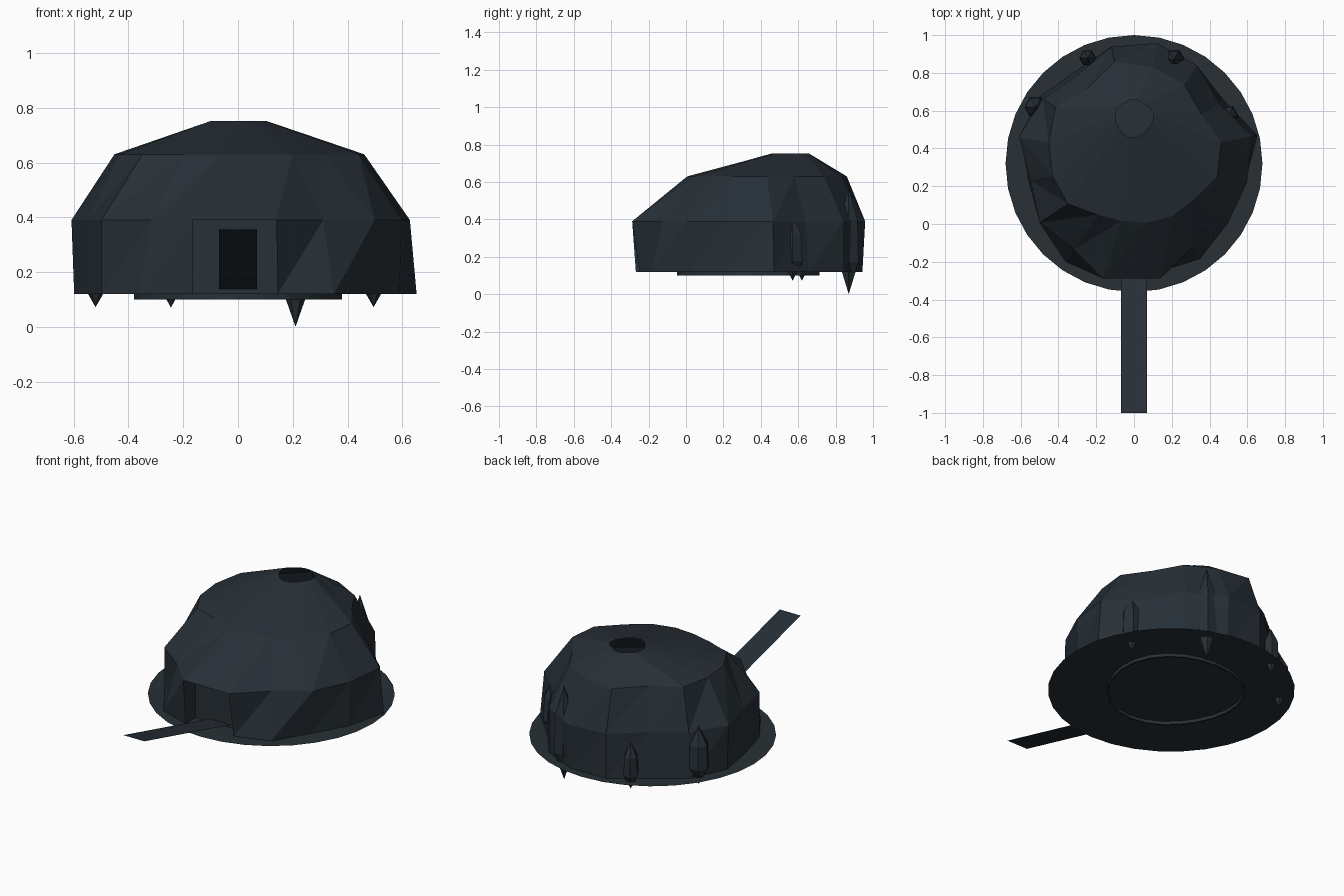
import bpy, math

if "Cube" in bpy.data.objects:
    bpy.data.objects.remove(bpy.data.objects["Cube"])

def material(name, rgb):
    m = bpy.data.materials.new(name)
    m.diffuse_color = (*rgb, 1)
    m.use_nodes = True
    m.node_tree.nodes["Principled BSDF"].inputs["Base Color"].default_value = m.diffuse_color
    return m

rock = material("slate rock", (0.020, 0.029, 0.038))
stone = material("grey stone", (0.021, 0.030, 0.036))

def build(name, verts, faces, mat):
    me = bpy.data.meshes.new(name)
    me.from_pydata(verts, [], faces)
    me.materials.append(mat)
    ob = bpy.data.objects.new(name, me)
    bpy.context.collection.objects.link(ob)
    return ob

def ring(cx, cy, z, radii, start=0.0):
    n = len(radii)
    return [(cx + r * math.cos(start + 2 * math.pi * i / n),
             cy + r * math.sin(start + 2 * math.pi * i / n), z)
            for i, r in enumerate(radii)]

def bridge(a, b, n):
    return [(a + i, a + (i + 1) % n, b + (i + 1) % n, b + i) for i in range(n)]

def split(quads):
    # Triangulate every quad the same way for craggy slanted facets
    return [t for a, b, c, d in quads for t in ((a, b, c), (a, c, d))]

# Hollow faceted dome: open crater on top, recessed wall at the entrance
N = 16
START = math.radians(-101.25)
foot = [.62, .60, .63, .57, .60, .665, .57, .60, .615, .61, .56, .60, .61, .57, .60, .65]
wall = [.64, .64, .56, .60, .61, .64, .54, .60, .63, .61, .54, .58, .62, .56, .60, .57]
roof = [.33, .34, .36, .38, .45, .47, .43, .48, .50, .53, .45, .50, .46, .44, .42, .35]
lip = [.105, .10, .095, .09, .10, .105, .10, .09, .10, .10, .095, .105, .10, .10, .095, .10]
verts = (ring(0, .34, .12, foot, START) + ring(0, .34, .39, wall, START)
         + ring(0, .34, .63, roof, START) + ring(0, .56, .752, lip, START))
for i, x in ((0, -.165), (1, .145), (N, -.165), (N + 1, .14)):
    verts[i] = (x, verts[i][1], verts[i][2])
faces = split(bridge(0, N, N)[1:] + bridge(N, 2 * N, N)) + bridge(2 * N, 3 * N, N)
p = len(verts)
verts += [(-.165, -.17, .12), (.145, -.17, .12), (.14, -.17, .39), (-.165, -.17, .39)]
faces += [(p, p + 1, p + 2, p + 3), (p + 3, p + 2, N + 1, N),
          (0, p, p + 3, N), (p + 1, 1, N + 1, p + 2)]
build("cave_dome", verts, faces, rock)

# Flat round ledge and rising entrance ramp
build("round_ledge", ring(0, .32, .12, [.68] * 32), [tuple(range(32))], stone)
build("entrance_ramp",
      [(-.07, -1, .355), (.07, -1, .355), (.07, -.14, .13), (-.07, -.14, .13)],
      [(0, 1, 2, 3)], rock)

# Thin irregular rim under the ledge
M = 24
out = [.38 + .012 * math.sin(3 * i * 2 * math.pi / M) for i in range(M)]
inn = [r - .01 for r in out]
verts = (ring(0, .345, .1, out) + ring(0, .345, .119, out)
         + ring(0, .345, .119, inn) + ring(0, .345, .1, inn))
build("under_rim", verts, bridge(0, M, M) + bridge(2 * M, 3 * M, M) + bridge(3 * M, 0, M), stone)

# Pointed crystals piercing the ledge around the back
def crystal(name, x, y, bottom, top, r):
    h = top - bottom
    n = 6
    v = ring(x, y, bottom + h * .3, [r] * n) + ring(x, y, bottom + h * .7, [r * .9] * n)
    v += [(x, y, bottom), (x, y, top)]
    f = bridge(0, n, n)
    for i in range(n):
        j = (i + 1) % n
        f += [(j, i, 2 * n), (n + i, n + j, 2 * n + 1)]
    build(name, v, f, rock)

crystal("crystal_back_right", .21, .87, 0.0, .57, .06)
crystal("crystal_back_left", -.245, .88, .07, .35, .045)
crystal("crystal_left", -.52, .62, .072, .42, .06)
crystal("crystal_right", .495, .57, .072, .42, .06)
